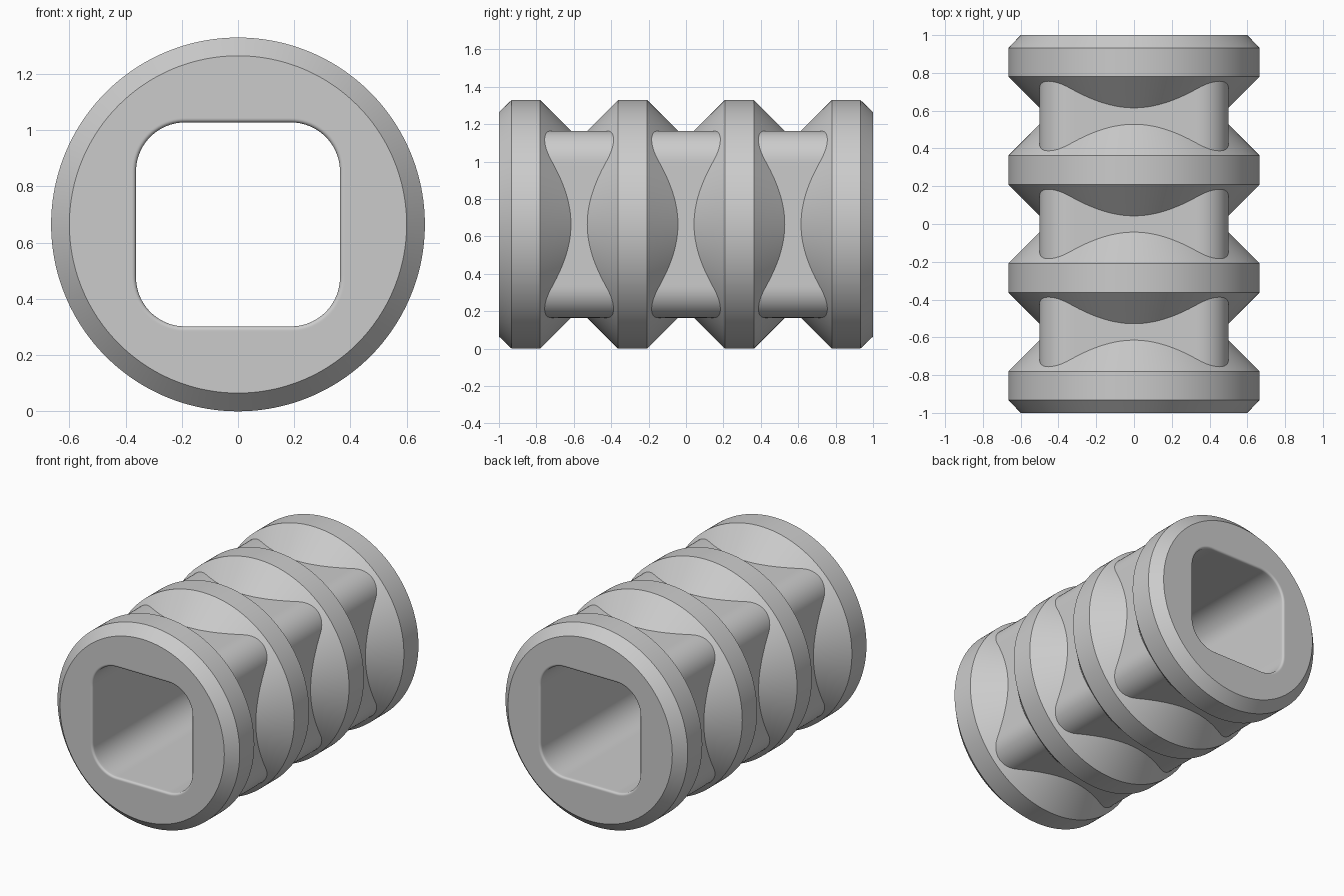
import bpy, bmesh
from math import pi, sin, cos, sqrt

if "Cube" in bpy.data.objects:
    bpy.data.objects.remove(bpy.data.objects["Cube"], do_unlink=True)

SEGMENTS = 192
RADIUS = 0.665          # collar radius, also the axis height
BODY, BODY_FILLET = 0.5, 0.16
HOLE, HOLE_FILLET = 0.363, 0.175
RIM = 0.014             # rounding at the mouth of the hole
RIM_STEPS = 6


def rounded_square(angle, half, fillet):
    """Distance from the axis to a rounded square outline."""
    a, b = sorted((abs(cos(angle)), abs(sin(angle))), reverse=True)
    k = half - fillet
    if half * b / a <= k:
        return half / a
    d = k * (a + b)
    return d + sqrt(d * d - 2 * k * k + fillet * fillet)


def hole(angle, grow=0.0):
    return rounded_square(angle, HOLE + grow, HOLE_FILLET + grow)


def mouth(angle):
    """Front end, from inside the hole out to the collar edge."""
    points = [(hole(angle), -0.97)]
    for i in range(RIM_STEPS + 1):
        t = pi / 2 * i / RIM_STEPS
        points.append((hole(angle, RIM * (1 - cos(t))), -1 + RIM * (1 - sin(t))))
    points += [(hole(angle, RIM + 0.004), -1), (0.6, -1), (RADIUS, -0.932)]
    return points


def section(angle):
    """Closed lengthwise section: collars with cones that die into the body."""
    body = rounded_square(angle, BODY, BODY_FILLET)
    run = RADIUS - body              # cones slope at 45 degrees
    front = mouth(angle)
    front += [(RADIUS, -0.78), (body, -0.78 + run),
              (body, -0.363 - run), (RADIUS, -0.363),
              (RADIUS, -0.208), (body, -0.208 + run)]
    return front + [(r, -y) for r, y in reversed(front)]


# Sleeve: grooved outside, square bore inside
bm = bmesh.new()
columns = []
for i in range(SEGMENTS):
    angle = 2 * pi * i / SEGMENTS
    columns.append([bm.verts.new((r * cos(angle), y, RADIUS + r * sin(angle)))
                    for r, y in section(angle)])
rows = len(columns[0])
for i in range(SEGMENTS):
    a, b = columns[i], columns[(i + 1) % SEGMENTS]
    for j in range(rows):
        k = (j + 1) % rows
        bm.faces.new((a[j], a[k], b[k], b[j]))
bmesh.ops.recalc_face_normals(bm, faces=bm.faces)
mesh = bpy.data.meshes.new("grooved_sleeve")
bm.to_mesh(mesh)
bm.free()
sleeve = bpy.data.objects.new("grooved_sleeve", mesh)
bpy.context.collection.objects.link(sleeve)

# Colour
grey = bpy.data.materials.new("plain_grey")
grey.use_nodes = True
colour = (0.6, 0.6, 0.6, 1)
grey.diffuse_color = colour
grey.node_tree.nodes["Principled BSDF"].inputs["Base Color"].default_value = colour
mesh.materials.append(grey)

# Smooth curves, crisp edges
bpy.ops.object.select_all(action="DESELECT")
sleeve.select_set(True)
bpy.context.view_layer.objects.active = sleeve
bpy.ops.object.shade_smooth_by_angle(angle=pi / 6)
